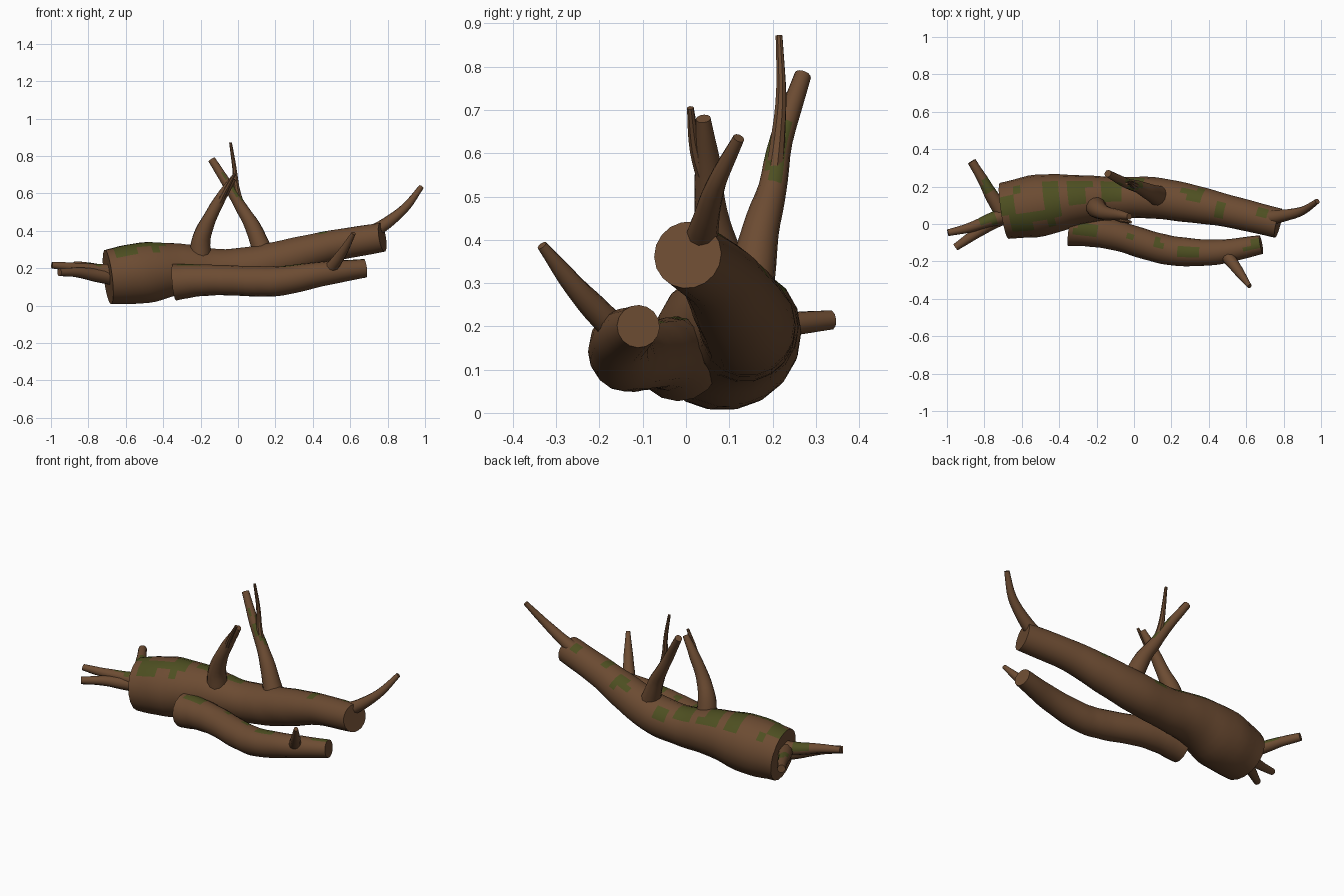
import bpy, bmesh, math, random
from mathutils import Vector

if "Cube" in bpy.data.objects:
    bpy.data.objects.remove(bpy.data.objects["Cube"])

random.seed(4)


def material(name, rgb):
    m = bpy.data.materials.new(name)
    m.diffuse_color = (*rgb, 1)
    m.use_nodes = True
    m.node_tree.nodes["Principled BSDF"].inputs["Base Color"].default_value = m.diffuse_color
    return m


BARK = material("brown bark", (0.15, 0.071, 0.032))
MOSS = material("green moss", (0.075, 0.078, 0.015))

# Moss patches seen from above: x, y, half width, half depth
PATCHES = [(-.74, .20, .03, .03), (-.62, .17, .03, .03), (-.68, .10, .03, .03),
           (-.43, .165, .045, .065), (-.52, .04, .12, .035), (-.60, .01, .06, .03),
           (-.29, .18, .05, .06), (-.12, .18, .05, .05), (.0, .215, .04, .03),
           (.32, .15, .055, .035), (.47, .07, .03, .035), (.68, .06, .025, .03),
           (-.25, -.03, .07, .025), (-.03, -.07, .02, .02), (.13, -.10, .02, .03),
           (.29, -.15, .07, .03), (.64, -.11, .035, .03), (-.79, .21, .02, .04),
           (-.78, .03, .05, .03)]


def mossy(c, n):
    return n.z > .3 and any(abs(c.x - x) < w and abs(c.y - y) < d
                            for x, y, w, d in PATCHES)


def spline(pts, t):
    """Catmull-Rom through (x, y, z, radius) points."""
    i = min(int(t), len(pts) - 2)
    u = t - i
    get = lambda k: Vector(pts[k])
    p1, p2 = get(i), get(i + 1)
    p0 = get(i - 1) if i > 0 else p1 * 2 - p2
    p3 = get(i + 2) if i + 2 < len(pts) else p2 * 2 - p1
    return .5 * (2 * p1 + (p2 - p0) * u + (2 * p0 - 5 * p1 + 4 * p2 - p3) * u * u
                 + (3 * p1 - p0 - 3 * p2 + p3) * u ** 3)


def limb(name, pts, sides, steps, knobby=.03):
    bm = bmesh.new()
    rings = []
    total = steps * (len(pts) - 1)
    samples = [spline(pts, k / steps) for k in range(total + 1)]
    first = samples[1].xyz - samples[0].xyz
    side = first.cross(Vector((0, 0, 1)))
    if side.length < 1e-4:
        side = Vector((1, 0, 0))
    phase = random.random() * 6
    for k, s in enumerate(samples):
        d = (samples[min(k + 1, total)].xyz - samples[max(k - 1, 0)].xyz).normalized()
        side = (side - d * side.dot(d)).normalized()
        up = side.cross(d)
        ring = []
        for j in range(sides):
            a = math.tau * j / sides
            r = s.w * (1 + knobby * math.sin(2 * a + k * .9 + phase) * math.sin(k * .7 + phase))
            ring.append(bm.verts.new(s.xyz + (side * math.cos(a) + up * math.sin(a)) * r))
        rings.append(ring)
    for a, b in zip(rings, rings[1:]):
        for j in range(sides):
            n = (j + 1) % sides
            bm.faces.new((a[j], a[n], b[n], b[j]))
    bm.faces.new(rings[0])
    bm.faces.new(rings[-1])
    bmesh.ops.recalc_face_normals(bm, faces=bm.faces)
    bm.normal_update()
    for f in bm.faces:
        if len(f.verts) == 4 and mossy(f.calc_center_median(), f.normal):
            f.material_index = 1
    me = bpy.data.meshes.new(name)
    bm.to_mesh(me)
    bm.free()
    me.materials.append(BARK)
    me.materials.append(MOSS)
    ob = bpy.data.objects.new(name, me)
    bpy.context.collection.objects.link(ob)
    bpy.ops.object.select_all(action='DESELECT')
    ob.select_set(True)
    bpy.context.view_layer.objects.active = ob
    bpy.ops.object.shade_smooth_by_angle(angle=math.radians(40))


# Two lying logs
limb("main_trunk", [(-.695, .07, .153, .149), (-.5, .10, .176, .165), (-.3, .128, .197, .135),
                    (-.1, .14, .19, .113), (.1, .14, .21, .111), (.3, .11, .262, .102),
                    (.5, .07, .318, .086), (.772, .004, .365, .079)], 18, 5, .015)
limb("lower_log", [(-.34, -.018, .125, .099), (-.22, -.035, .135, .087), (-.08, -.065, .136, .08),
                   (.1, -.12, .13, .08), (.24, -.147, .134, .078), (.45, -.15, .17, .066),
                   (.68, -.11, .2, .05)], 16, 5, .02)

# Upright branches with side twigs
limb("front_branch", [(-.205, .10, .24, .06), (-.195, .08, .36, .05), (-.15, .057, .47, .037),
                      (-.09, .05, .58, .029), (-.025, .04, .68, .017)], 12, 4)
limb("front_branch_twig", [(-.11, .05, .53, .022), (-.07, .022, .61, .014),
                           (-.018, .01, .705, .008)], 8, 4)
limb("back_branch", [(.14, .145, .27, .057), (.08, .172, .42, .043), (.02, .2, .52, .033),
                     (-.045, .22, .63, .027), (-.14, .27, .78, .02)], 12, 4)
limb("back_branch_twig", [(.015, .2, .53, .022), (-.008, .212, .63, .017),
                          (-.02, .22, .74, .012), (-.04, .215, .872, .008)], 8, 4)

# Twigs near the thin ends
limb("trunk_end_twig", [(.69, .03, .375, .042), (.80, .045, .445, .032), (.90, .07, .53, .023),
                        (.98, .122, .635, .014)], 10, 4)
limb("lower_log_twig", [(.48, -.15, .18, .035), (.52, -.20, .23, .032), (.565, -.26, .295, .025),
                        (.618, -.333, .387, .012)], 10, 4)

# Root stubs at the thick end
limb("back_root", [(-.69, .04, .17, .045), (-.76, .15, .19, .036), (-.81, .24, .205, .028),
                   (-.868, .335, .215, .023)], 10, 4)
limb("middle_root", [(-.65, .06, .175, .05), (-.77, .02, .19, .036), (-.88, -.02, .205, .026),
                     (-.995, -.047, .217, .018)], 10, 4)
limb("front_root", [(-.65, .07, .15, .048), (-.77, .0, .165, .036), (-.86, -.06, .178, .027),
                    (-.955, -.125, .178, .02)], 10, 4)
